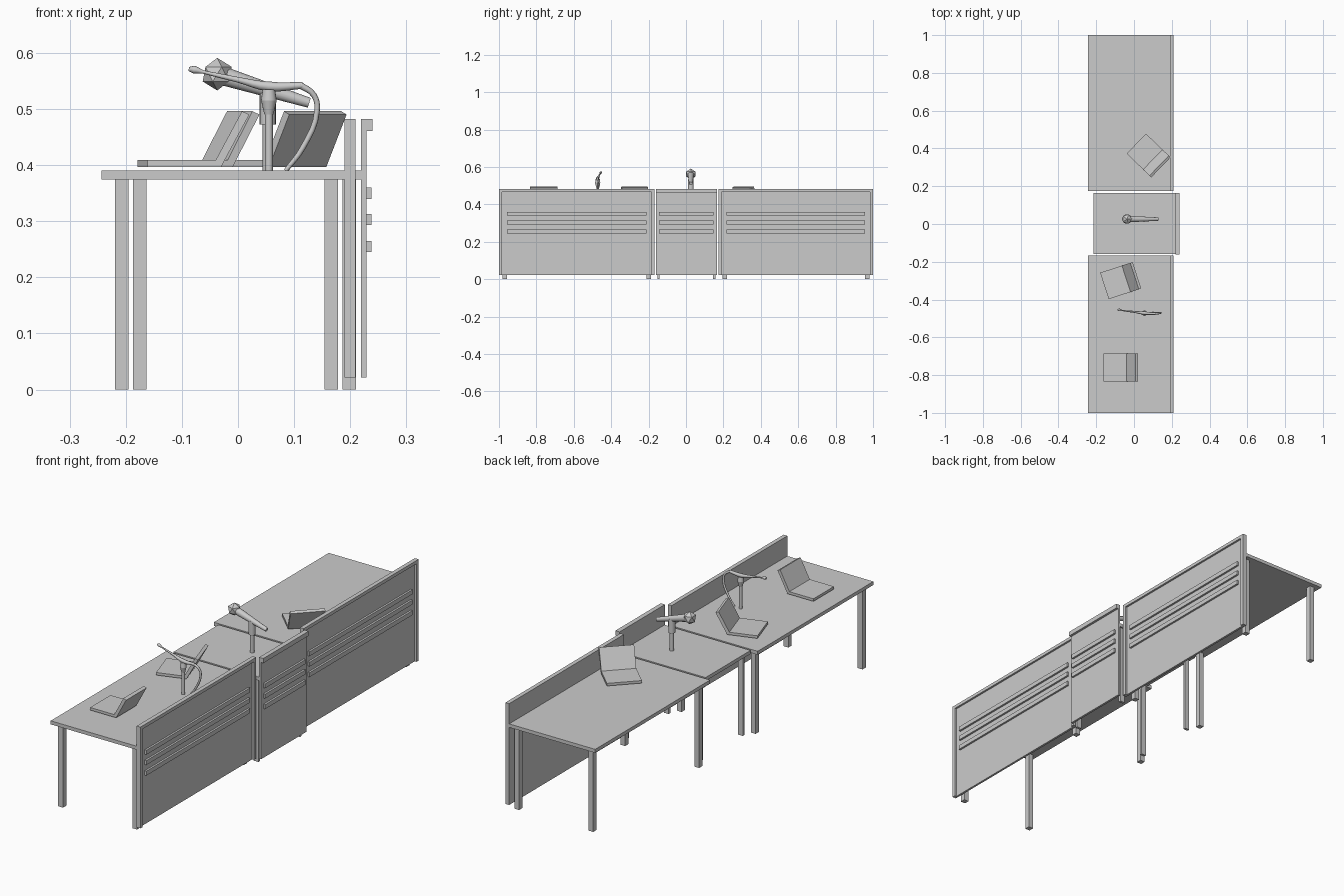
import bpy, bmesh, math
from mathutils import Vector, Matrix

cube = bpy.data.objects.get("Cube")
if cube:
    bpy.data.objects.remove(cube, do_unlink=True)

grey = bpy.data.materials.new("plain_grey")
grey.use_nodes = True
colour = (0.6, 0.6, 0.6, 1)
grey.diffuse_color = colour
grey.node_tree.nodes["Principled BSDF"].inputs["Base Color"].default_value = colour


def finish(name, bm, matrix=None, smooth=False):
    if matrix:
        bm.transform(matrix)
    bmesh.ops.recalc_face_normals(bm, faces=bm.faces)
    mesh = bpy.data.meshes.new(name)
    bm.to_mesh(mesh)
    bm.free()
    mesh.materials.append(grey)
    obj = bpy.data.objects.new(name, mesh)
    bpy.context.collection.objects.link(obj)
    if smooth:
        bpy.ops.object.select_all(action='DESELECT')
        obj.select_set(True)
        bpy.context.view_layer.objects.active = obj
        bpy.ops.object.shade_smooth_by_angle()
    return obj


def box(name, x, y, z):
    bm = bmesh.new()
    bmesh.ops.create_cube(bm, size=1)
    spans = (x, y, z)
    for v in bm.verts:
        v.co = [(a + b) / 2 + c * (b - a) for (a, b), c in zip(spans, v.co)]
    return finish(name, bm)


def prism(name, profile, width, matrix):
    """Extrude an x-z profile along y, centred."""
    bm = bmesh.new()
    face = bm.faces.new([bm.verts.new((x, -width / 2, z)) for x, z in profile])
    new = bmesh.ops.extrude_face_region(bm, geom=[face])["geom"]
    bmesh.ops.translate(bm, vec=(0, width, 0),
                        verts=[v for v in new if isinstance(v, bmesh.types.BMVert)])
    return finish(name, bm, matrix)


def rod(name, start, end, r1, r2, sides=16):
    a, b = Vector(start), Vector(end)
    bm = bmesh.new()
    bmesh.ops.create_cone(bm, cap_ends=True, segments=sides,
                          radius1=r1, radius2=r2, depth=(b - a).length)
    turn = (b - a).to_track_quat('Z', 'Y').to_matrix().to_4x4()
    return finish(name, bm, Matrix.Translation((a + b) / 2) @ turn, True)


def tube(name, points):
    """Bent tube through (x, y, z, radius) points."""
    curve = bpy.data.curves.new(name, 'CURVE')
    curve.dimensions = '3D'
    curve.bevel_depth = 1
    curve.bevel_resolution = 2
    curve.use_fill_caps = True
    curve.resolution_u = 4
    spline = curve.splines.new('BEZIER')
    spline.bezier_points.add(len(points) - 1)
    for p, (x, y, z, r) in zip(spline.bezier_points, points):
        p.co = (x, y, z)
        p.radius = r
        p.handle_left_type = p.handle_right_type = 'AUTO'
    curve.materials.append(grey)
    obj = bpy.data.objects.new(name, curve)
    bpy.context.collection.objects.link(obj)


def legs(prefix, xs, ys, half_x, half_y):
    for i, x in enumerate(xs):
        for j, y in enumerate(ys):
            box(f"{prefix}_leg_{i}{j}", (x - half_x, x + half_x),
                (y - half_y, y + half_y), (0, 0.375))


TOP = (0.374, 0.39)
SLATS = (0.255, 0.303, 0.35)

# Two long desks with framed modesty panels
for side, y0, y1 in (("right", -1, -0.168), ("left", 0.174, 1)):
    box(f"{side}_desk_top", (-0.243, 0.192), (y0, y1), TOP)
    legs(f"{side}_desk", (-0.207, 0.166), (y0 + 0.032, y1 - 0.032), 0.012, 0.012)
    box(f"{side}_panel", (0.19, 0.2), (y0, y1), (0.021, 0.482))
    box(f"{side}_panel_rail", (0.19, 0.209), (y0, y1), (0.467, 0.482))
    for k, y in enumerate((y0, y1 - 0.016)):
        box(f"{side}_panel_post_{k}", (0.19, 0.209), (y, y + 0.016), (0.021, 0.482))
    for k, z in enumerate(SLATS):
        box(f"{side}_panel_slat_{k}", (0.198, 0.209),
            (y0 + 0.043, y1 - 0.043), (z - 0.01, z + 0.01))

# Small middle desk, its panel set further out
box("middle_desk_top", (-0.214, 0.22), (-0.159, 0.165), TOP)
legs("middle_desk", (-0.175, 0.198), (-0.147, 0.151), 0.012, 0.006)
box("middle_panel", (0.219, 0.229), (-0.161, 0.165), (0.021, 0.482))
box("middle_panel_rail", (0.219, 0.24), (-0.161, 0.165), (0.461, 0.482))
for k, z in enumerate(SLATS):
    box(f"middle_panel_slat_{k}", (0.228, 0.238), (-0.145, 0.146), (z - 0.01, z + 0.01))

# Open laptops, profile measured about the middle of the footprint
BASE = [(-0.09, 0), (0.041, 0), (0.041, 0.012), (-0.09, 0.012)]
LID = [(0.041, 0), (0.091, 0.093), (0.078, 0.099), (0.027, 0.004)]
for k, (x, y, turn) in enumerate(((-0.071, -0.76, 0), (-0.071, -0.3, 18), (0.077, 0.363, -44))):
    place = Matrix.Translation((x, y, 0.397)) @ Matrix.Rotation(math.radians(turn), 4, 'Z')
    prism(f"laptop_base_{k}", BASE, 0.147, place)
    prism(f"laptop_lid_{k}", LID, 0.147, place)

# Large microphone on the middle desk
Y = 0.026
rod("microphone_stand", (0.053, Y, 0.39), (0.053, Y, 0.48), 0.009, 0.009)
rod("microphone_clamp", (0.053, Y, 0.472), (0.053, Y, 0.535), 0.0145, 0.0145)
rod("microphone_body", (-0.03, Y, 0.56), (0.127, Y, 0.511), 0.017, 0.009)
bm = bmesh.new()
bmesh.ops.create_icosphere(bm, subdivisions=1, radius=0.029)
finish("microphone_head", bm, Matrix.Translation((-0.037, Y, 0.562)))

# Slim microphone with a hanging cable on the right desk
Y = -0.472
rod("slim_stand", (0.055, Y, 0.39), (0.055, Y, 0.5), 0.007, 0.007)
rod("slim_stand_collar", (0.055, Y, 0.49), (0.055, Y, 0.515), 0.008, 0.014)
rod("slim_stand_cap", (0.055, Y, 0.515), (0.055, Y, 0.535), 0.014, 0.011)
tube("slim_microphone", [
    (-0.087, -0.453, 0.571, 0.004), (-0.078, -0.455, 0.57, 0.007),
    (-0.062, -0.458, 0.566, 0.003), (0, -0.465, 0.552, 0.005),
    (0.055, Y, 0.54, 0.009), (0.115, -0.475, 0.542, 0.006)])
tube("slim_cable", [
    (0.11, -0.475, 0.543, 0.006), (0.135, -0.472, 0.525, 0.005),
    (0.141, -0.47, 0.498, 0.005), (0.115, -0.47, 0.43, 0.005),
    (0.085, -0.47, 0.39, 0.004)])
